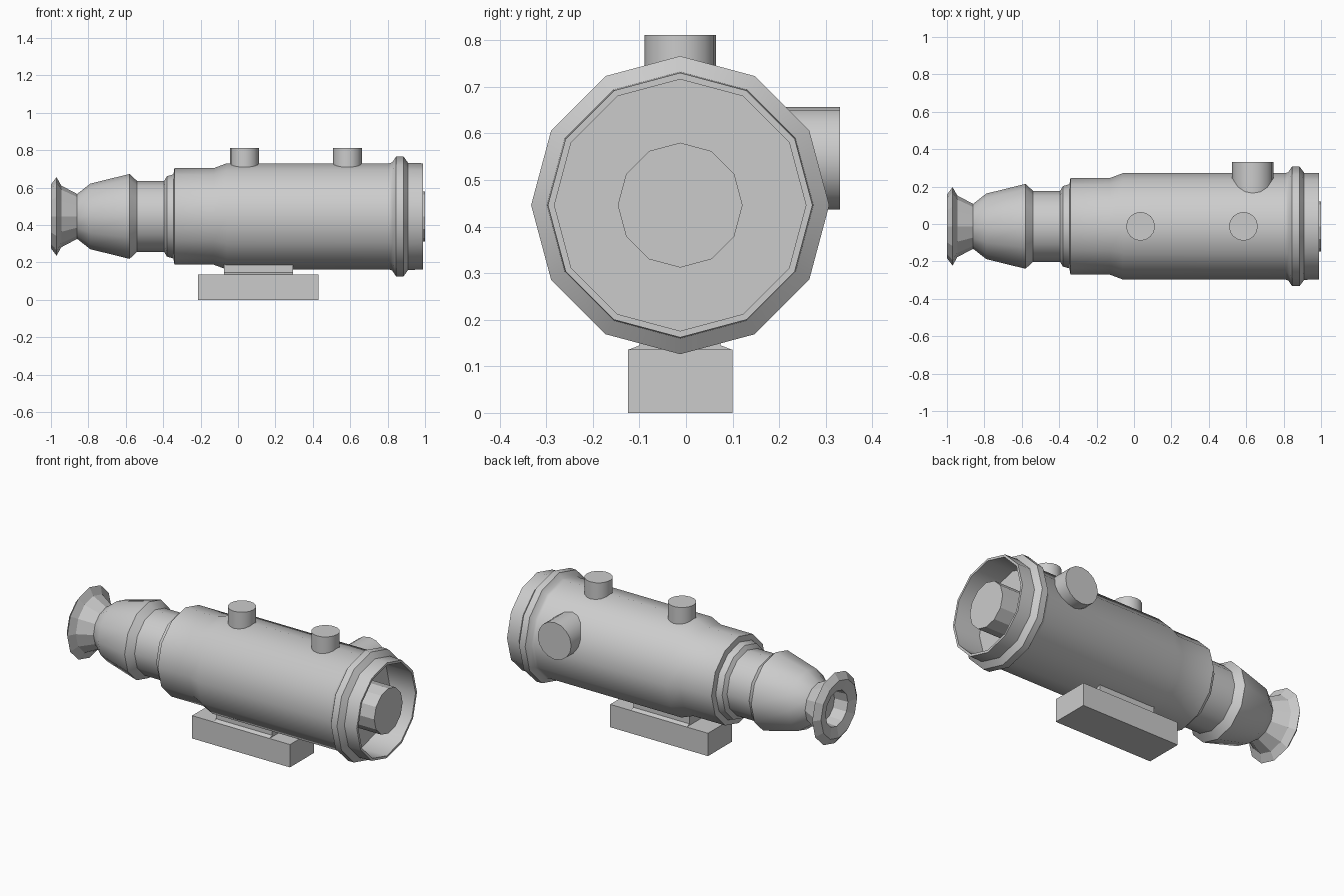
import bpy, bmesh
from math import cos, sin, tau, radians
from mathutils import Matrix, Vector

if "Cube" in bpy.data.objects:
    bpy.data.objects.remove(bpy.data.objects["Cube"])

CY, CZ = -0.0125, 0.446   # optical axis


def finish(name, bm, smooth=None):
    bmesh.ops.recalc_face_normals(bm, faces=bm.faces[:])
    me = bpy.data.meshes.new(name)
    bm.to_mesh(me)
    bm.free()
    ob = bpy.data.objects.new(name, me)
    bpy.context.collection.objects.link(ob)
    if smooth:
        bpy.ops.object.select_all(action='DESELECT')
        ob.select_set(True)
        bpy.context.view_layer.objects.active = ob
        bpy.ops.object.shade_smooth_by_angle(angle=radians(smooth))
    return ob


def lathe(name, profile, smooth=None, sides=12):
    """Turn (x, radius) points around the optical axis and cap both ends."""
    bm = bmesh.new()
    rings = [[bm.verts.new((x, CY + r * sin(tau * i / sides), CZ + r * cos(tau * i / sides)))
              for i in range(sides)] for x, r in profile]
    for a, b in zip(rings, rings[1:]):
        for i in range(sides):
            j = (i + 1) % sides
            bm.faces.new((a[i], a[j], b[j], b[i]))
    bm.faces.new(rings[0])
    bm.faces.new(rings[-1])
    return finish(name, bm, smooth)


def knob(name, start, end, r, sides=16):
    start, end = Vector(start), Vector(end)
    d = end - start
    mat = Matrix.Translation((start + end) / 2) @ d.to_track_quat('Z', 'Y').to_matrix().to_4x4()
    bm = bmesh.new()
    bmesh.ops.create_cone(bm, cap_ends=True, segments=sides, radius1=r, radius2=r,
                          depth=d.length, matrix=mat)
    return finish(name, bm, 40)


def prism(name, x0, x1, section):
    """Extrude a (y, z) section along x."""
    bm = bmesh.new()
    f = bm.faces.new([bm.verts.new((x0, y, z)) for y, z in section])
    new = bmesh.ops.extrude_face_region(bm, geom=[f])['geom']
    bmesh.ops.translate(bm, vec=(x1 - x0, 0, 0),
                        verts=[v for v in new if isinstance(v, bmesh.types.BMVert)])
    return finish(name, bm)


# Stepped tube with front rim and open recess
lathe("scope_tube", [(-0.86, 0.12), (-0.79, 0.175), (-0.58, 0.227), (-0.54, 0.19),
                     (-0.395, 0.19), (-0.38, 0.215), (-0.345, 0.225), (-0.34, 0.258),
                     (-0.13, 0.258), (-0.06, 0.284), (0.81, 0.284), (0.825, 0.29),
                     (0.845, 0.32), (0.885, 0.32), (0.91, 0.286), (0.99, 0.284),
                     (0.99, 0.27), (0.82, 0.27)], 40)

# Front emitter inside the recess
lathe("front_lens", [(0.80, 0.134), (1.0, 0.134)])

# Flared hollow eyepiece
lathe("eyepiece", [(-0.84, 0.118), (-0.86, 0.12), (-0.945, 0.165), (-0.97, 0.21),
                   (-1.0, 0.17), (-0.985, 0.105), (-0.90, 0.10)])

# Adjustment knobs: two on top, one on the far side
for label, x in (("rear", 0.035), ("front", 0.585)):
    knob(label + "_top_knob", (x, CY, 0.66), (x, CY, 0.811), 0.077)
knob("side_knob", (0.635, 0.15, 0.547), (0.635, 0.331, 0.547), 0.11)

# Mount base and neck
prism("mount_base", -0.215, 0.43, [(CY - 0.1125, 0), (CY + 0.1125, 0),
                                   (CY + 0.1125, 0.136), (CY - 0.1125, 0.136)])
prism("mount_neck", -0.075, 0.295, [(CY - 0.11, 0.13), (CY + 0.11, 0.13), (CY + 0.11, 0.136),
                                    (CY + 0.087, 0.145), (CY + 0.087, 0.20),
                                    (CY - 0.087, 0.20), (CY - 0.087, 0.145), (CY - 0.11, 0.136)])
